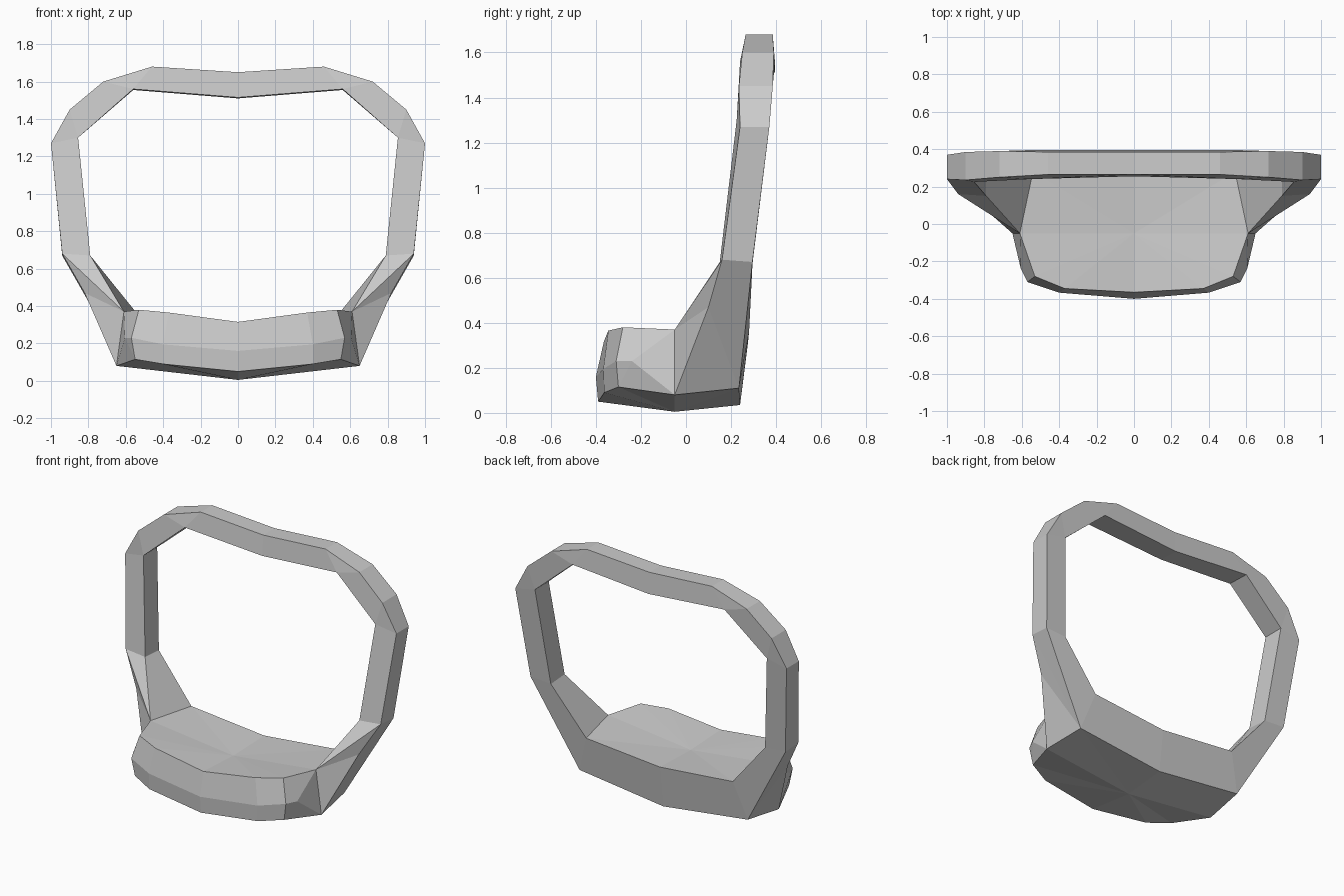
import bpy
import bmesh
from mathutils import Vector

cube = bpy.data.objects.get("Cube")
if cube:
    bpy.data.objects.remove(cube, do_unlink=True)


def make_material(name, colour):
    material = bpy.data.materials.new(name)
    material.use_nodes = True
    material.diffuse_color = colour
    material.node_tree.nodes["Principled BSDF"].inputs["Base Color"].default_value = colour
    return material


bm = bmesh.new()


def vertices(*points):
    return [bm.verts.new(Vector(point)) for point in points]


def face(*corners):
    return bm.faces.new(corners)


def strip(first, second):
    """Quads between two rows of equal length."""
    for a, b, c, d in zip(first, first[1:], second[1:], second):
        face(a, b, c, d)


def fan(centre, rim):
    """Triangles from a centre to each step of a rim."""
    for a, b in zip(rim, rim[1:]):
        face(centre, a, b)


def hoop_side(outer, inner):
    """Flat side of the hoop, with two corner triangles at each bend."""
    face(outer[0], outer[1], inner[1], inner[0])
    face(outer[1], outer[2], inner[1])
    face(outer[2], outer[3], inner[2], inner[1])
    face(outer[3], outer[4], inner[2])
    face(outer[4], outer[5], inner[3], inner[2])


# Hoop, left half, from the top centre down to the arm
outer_front = vertices((0, .265, 1.65), (.46, .265, 1.68), (.72, .25, 1.6),
                       (.9, .235, 1.45), (1, .24, 1.27), (.94, .16, .68))
outer_back = vertices((0, .385, 1.65), (.46, .385, 1.68), (.72, .39, 1.6),
                      (.9, .385, 1.45), (1, .37, 1.27), (.94, .295, .67))
inner_front = vertices((0, .255, 1.515), (.56, .24, 1.56), (.855, .225, 1.3), (.79, .15, .67))
inner_back = vertices((0, .395, 1.51), (.56, .395, 1.555), (.855, .37, 1.3), (.79, .295, .66))
hoop_side(outer_front, inner_front)
hoop_side(outer_back, inner_back)
strip(outer_front, outer_back)
strip(inner_front, inner_back)

# Corners where the arm meets the seat
arm_bend, = vertices((.82, .1, .47))
side_top, side_low = vertices((.61, -.05, .37), (.65, -.05, .08))
rear_top, rear_low = vertices((.54, .28, .36), (.62, .235, .11))

# Arm: front, inner, rear and outer faces
fan(side_top, [inner_front[-1], outer_front[-1], arm_bend, side_low])
face(inner_front[-1], inner_back[-1], rear_top, side_top)
face(outer_back[-1], inner_back[-1], rear_top, rear_low)
fan(rear_low, [outer_back[-1], outer_front[-1], arm_bend, side_low])

# Seat front: three rows from the centre to the side
lip = vertices((0, -.365, .315), (.37, -.345, .365), (.53, -.28, .38))
middle = vertices((0, -.4, .16), (.4, -.367, .195), (.57, -.31, .23))
base = vertices((0, -.39, .05), (.4, -.363, .09), (.55, -.3, .115))
strip(lip, middle)
strip(middle, base)

# Seat side
cheek, = vertices((.605, -.24, .23))
fan(cheek, [middle[-1], base[-1], side_low, side_top])
face(cheek, side_top, lip[-1], middle[-1])

# Seat top, rear wall and underside
top_centre, rear_rim = vertices((0, -.05, .3), (0, .275, .31))
low_centre, rear_base = vertices((0, -.05, .005), (0, .24, .035))
fan(top_centre, lip + [side_top, rear_top, rear_rim])
fan(low_centre, base + [side_low, rear_low, rear_base])
face(rear_top, rear_rim, rear_base, rear_low)

# Mirror the half and weld the middle
bmesh.ops.mirror(bm, geom=bm.verts[:] + bm.edges[:] + bm.faces[:],
                 axis="X", merge_dist=.001)
bmesh.ops.remove_doubles(bm, verts=bm.verts[:], dist=.0005)
bmesh.ops.recalc_face_normals(bm, faces=bm.faces[:])

mesh = bpy.data.meshes.new("seat_with_hoop_back")
bm.to_mesh(mesh)
bm.free()
mesh.materials.append(make_material("plain grey", (.6, .6, .6, 1)))
chair = bpy.data.objects.new("seat_with_hoop_back", mesh)
bpy.context.collection.objects.link(chair)
